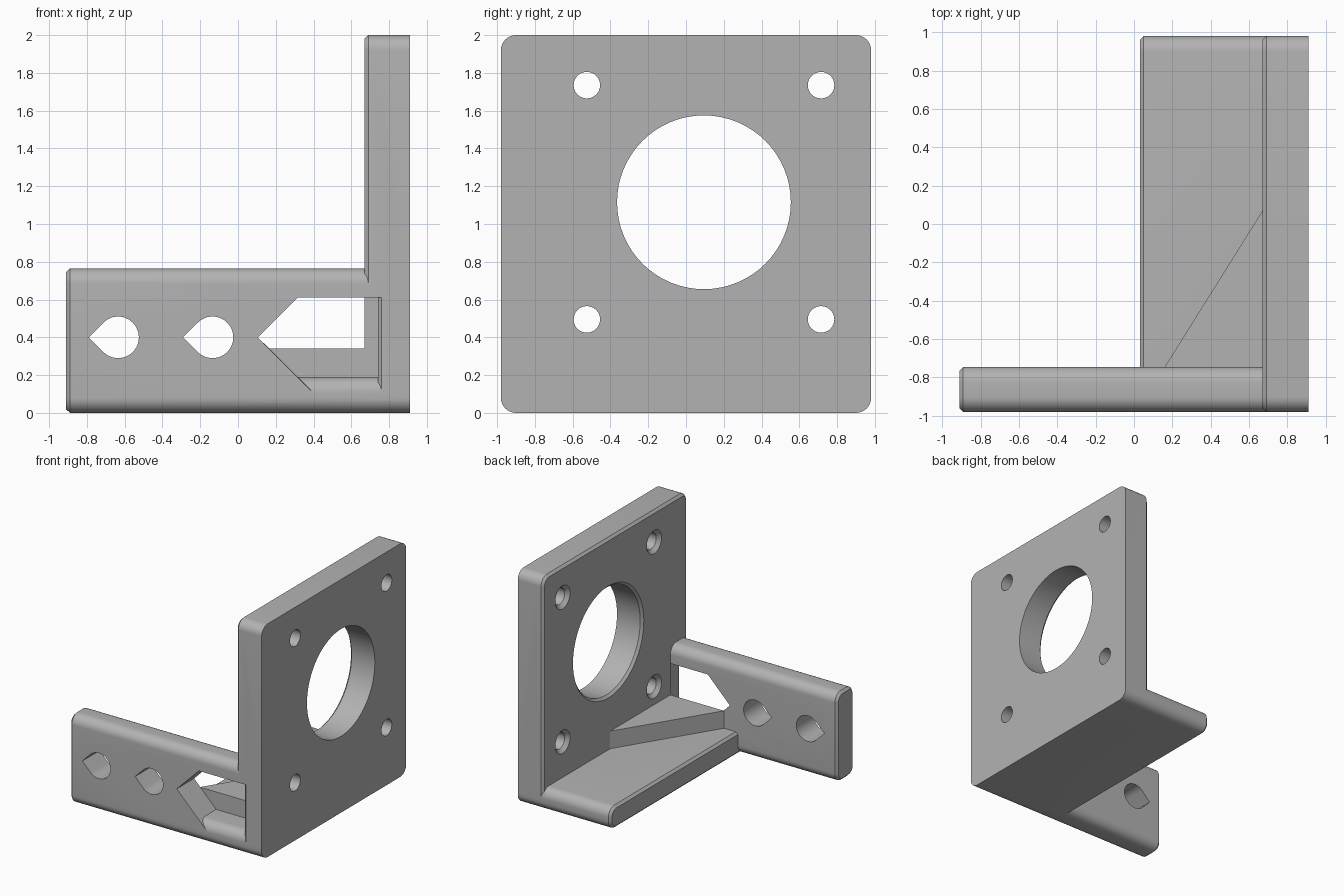
import bpy, bmesh, math
from mathutils import Vector

cube = bpy.data.objects.get("Cube")
if cube:
    bpy.data.objects.remove(cube, do_unlink=True)

grey = bpy.data.materials.new("plain_grey")
grey.use_nodes = True
grey.diffuse_color = (0.45, 0.45, 0.45, 1)
grey.node_tree.nodes["Principled BSDF"].inputs["Base Color"].default_value = grey.diffuse_color

RIGHT, FRONT, BACK = 0.91, -0.98, 0.98
ARM_BACK = -0.745
CHAMFER, RADIUS = 0.02, 0.08


def loft(name, rings):
    """Solid through matching rings of points, capped at both ends."""
    bm = bmesh.new()
    loops = [[bm.verts.new(p) for p in ring] for ring in rings]
    n = len(loops[0])
    for a, b in zip(loops, loops[1:]):
        for i in range(n):
            j = (i + 1) % n
            bm.faces.new((a[i], a[j], b[j], b[i]))
    bm.faces.new(loops[0])
    bm.faces.new(loops[-1])
    bmesh.ops.recalc_face_normals(bm, faces=bm.faces)
    mesh = bpy.data.meshes.new(name)
    bm.to_mesh(mesh)
    bm.free()
    mesh.materials.append(grey)
    obj = bpy.data.objects.new(name, mesh)
    bpy.context.collection.objects.link(obj)
    return obj


def rounded_rect(x, y0, y1, z1, inset):
    r = RADIUS - inset
    corners = [(y1 - RADIUS, z1 - RADIUS), (y0 + RADIUS, z1 - RADIUS),
               (y0 + RADIUS, RADIUS), (y1 - RADIUS, RADIUS)]
    ring = []
    for q, (cy, cz) in enumerate(corners):
        for k in range(9):
            a = math.pi / 2 * (q + k / 8)
            ring.append((x, cy + r * math.cos(a), cz + r * math.sin(a)))
    return ring


def rounded_plate(name, x0, y1, z1):
    """Rounded plate running along x, chamfered at its inner end."""
    return loft(name, [rounded_rect(x0, FRONT, y1, z1, CHAMFER),
                       rounded_rect(x0 + CHAMFER, FRONT, y1, z1, 0),
                       rounded_rect(RIGHT, FRONT, y1, z1, 0)])


def prism_y(name, outline, y0, y1):
    return loft(name, [[(x, y, z) for x, z in outline] for y in (y0, y1)])


def bore(name, y, z, r, flare):
    """Round cutter along x, flared where it leaves the inner face."""
    stations = [(0.6, r + flare), (0.67, r + flare), (0.67 + flare, r), (1.0, r)]
    return loft(name, [[(x, y + s * math.cos(k * math.tau / 64),
                         z + s * math.sin(k * math.tau / 64)) for k in range(64)]
                       for x, s in stations])


def combine(target, other, operation):
    mod = target.modifiers.new("combine", "BOOLEAN")
    mod.operation, mod.solver, mod.object = operation, "EXACT", other
    bpy.context.view_layer.objects.active = target
    bpy.ops.object.modifier_apply(modifier=mod.name)
    bpy.data.objects.remove(other, do_unlink=True)


# Upright plate joined to the long front arm
bracket = rounded_plate("bracket", 0.67, BACK, 2.0)
combine(bracket, rounded_plate("front_arm", -RIGHT, ARM_BACK, 0.765), "UNION")

# Pointed window through the arm, reaching into the upright plate
window = [(0.105, 0.4), (0.315, 0.61), (0.8, 0.61), (0.8, 0.05), (0.455, 0.05)]
combine(bracket, prism_y("window_cutter", window, -1.2, ARM_BACK), "DIFFERENCE")

# Teardrop holes in the arm, with the point towards the free end
for cx in (-0.635, -0.135):
    r = 0.11
    drop = [(cx - r * math.sqrt(2), 0.4)]
    for k in range(37):
        a = math.radians(-135 + 270 * k / 36)
        drop.append((cx + r * math.cos(a), 0.4 + r * math.sin(a)))
    combine(bracket, prism_y("teardrop_cutter", drop, -1.2, -0.5), "DIFFERENCE")

# Floor, thin backing of the upright plate, and corner gusset
combine(bracket, rounded_plate("floor_plate", 0.03, BACK, 0.19), "UNION")
combine(bracket, rounded_plate("backing_plate", 0.74, BACK, 2.0), "UNION")
triangle = [(0.16, ARM_BACK), (0.67, 0.07), (0.72, 0.07), (0.72, ARM_BACK)]
gusset = loft("gusset", [[(x, y, z) for x, y in triangle] for z in (0.1, 0.34)])
combine(bracket, gusset, "UNION")

# Large opening and four screw holes in the upright plate
combine(bracket, bore("opening_cutter", 0.095, 1.115, 0.46, 0.02), "DIFFERENCE")
for y in (-0.525, 0.715):
    for z in (0.495, 1.735):
        combine(bracket, bore("screw_cutter", y, z, 0.07, 0.03), "DIFFERENCE")

bpy.ops.object.select_all(action="DESELECT")
bracket.select_set(True)
bpy.context.view_layer.objects.active = bracket
bpy.ops.object.shade_smooth_by_angle(angle=math.radians(25))
